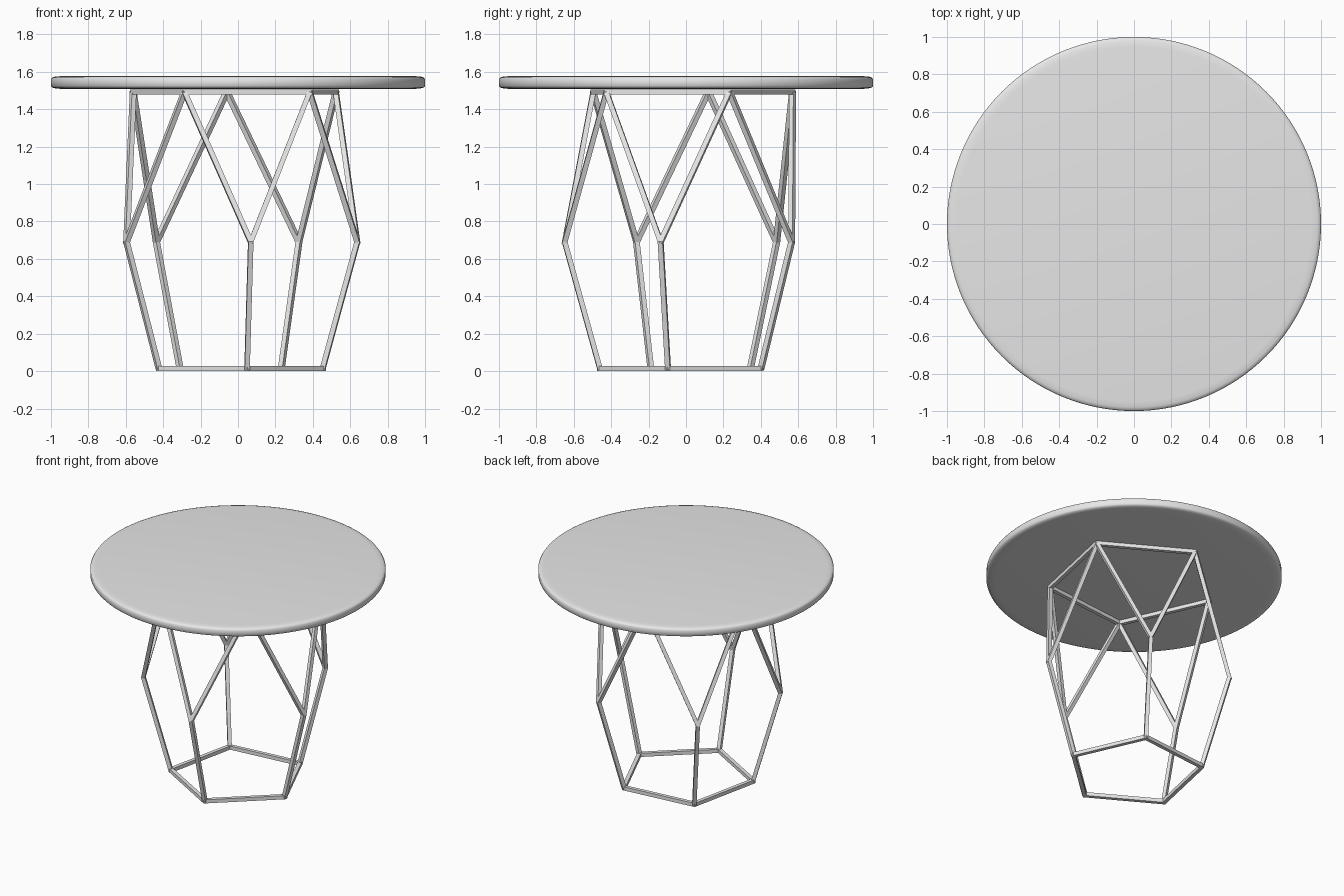
import bpy, bmesh
from math import sin, cos, pi, radians
from mathutils import Vector, Matrix

cube = bpy.data.objects.get("Cube")
if cube:
    bpy.data.objects.remove(cube, do_unlink=True)

grey = bpy.data.materials.new("light_grey")
grey.use_nodes = True
grey.diffuse_color = (0.8, 0.8, 0.8, 1)
grey.node_tree.nodes["Principled BSDF"].inputs["Base Color"].default_value = (0.8, 0.8, 0.8, 1)

BAR = 0.027     # thickness of the square bars
SIDES = 5
TURN = radians(-84)
STEP = 2 * pi / SIDES


def make_object(name, bm):
    bmesh.ops.recalc_face_normals(bm, faces=bm.faces)
    mesh = bpy.data.meshes.new(name)
    bm.to_mesh(mesh)
    bm.free()
    mesh.materials.append(grey)
    obj = bpy.data.objects.new(name, mesh)
    bpy.context.collection.objects.link(obj)
    return obj


def lathe(name, profile, segments, turn=0.0):
    """Revolve (radius, z) points; a closed loop if no point is on the axis."""
    bm = bmesh.new()
    rings = []
    for r, z in profile:
        count = segments if r else 1
        rings.append([bm.verts.new((r * cos(turn + 2 * pi * i / segments),
                                    r * sin(turn + 2 * pi * i / segments), z))
                      for i in range(count)])
    pairs = list(zip(rings, rings[1:]))
    if len(rings[0]) > 1:
        pairs.append((rings[-1], rings[0]))
    for a, b in pairs:
        for i in range(segments):
            j = (i + 1) % segments
            corners = [a[i % len(a)], a[j % len(a)], b[j % len(b)], b[i % len(b)]]
            bm.faces.new(list(dict.fromkeys(corners)))
    return make_object(name, bm)


def polar(radius, angle, z):
    return Vector((radius * cos(angle), radius * sin(angle), z))


def bar(name, start, end, outward):
    """Square bar whose flat face points outward."""
    along = (end - start).normalized()
    side = along.cross(outward).normalized()
    face = side.cross(along)
    frame = Matrix((side, face, along)).transposed().to_4x4()
    frame.translation = (start + end) / 2
    size = Matrix.Diagonal((BAR, BAR, (end - start).length + BAR * 0.4, 1))
    bm = bmesh.new()
    bmesh.ops.create_cube(bm, size=1, matrix=frame @ size)
    return make_object(name, bm)


def ring(name, radius, z, turn):
    """Mitred five-sided ring of square bar."""
    h, w = BAR / 2, BAR / 2 / cos(pi / SIDES)
    lathe(name, [(radius - w, z - h), (radius + w, z - h),
                 (radius + w, z + h), (radius - w, z + h)], SIDES, turn)


# Round top with softened rims
top = lathe("table_top", [(0, 1.508), (0.93, 1.508), (0.975, 1.511), (0.993, 1.516),
                          (1, 1.524), (1, 1.56), (0.994, 1.569), (0.98, 1.574),
                          (0.95, 1.577), (0, 1.577)], 128)
bpy.context.view_layer.objects.active = top
top.select_set(True)
bpy.ops.object.shade_smooth_by_angle(angle=radians(50))
top.select_set(False)

# Rings under the top and on the floor
LOW, MID, HIGH = BAR / 2, 0.69, 1.493
ring("floor_ring", 0.463, LOW, TURN)
ring("upper_ring", 0.573, HIGH, TURN + STEP / 2)

# Legs, each branching into two braces
for i in range(SIDES):
    angle = TURN + i * STEP
    knee = polar(0.652, angle, MID)
    outward = polar(1, angle, 0)
    bar(f"leg_{i + 1}", polar(0.463, angle, LOW), knee, outward)
    tips = [polar(0.573, angle + s * STEP / 2, HIGH) for s in (-1, 1)]
    normal = (tips[0] - knee).cross(tips[1] - knee)
    if normal.dot(outward) < 0:
        normal.negate()
    for tip, label in zip(tips, "ab"):
        bar(f"brace_{i + 1}{label}", knee, tip, normal)
